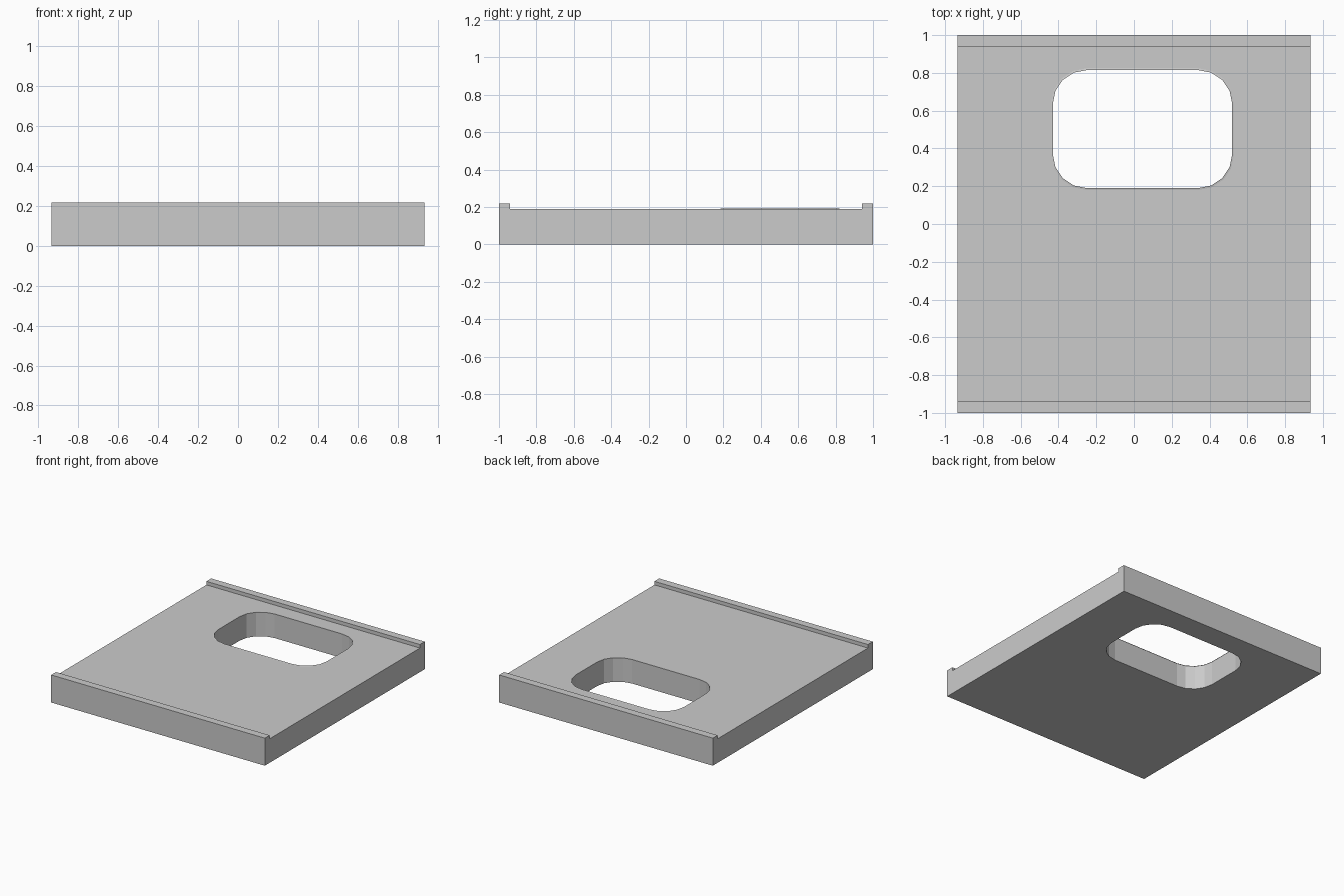
import bpy, bmesh
from math import sin, cos, pi

if "Cube" in bpy.data.objects:
    bpy.data.objects.remove(bpy.data.objects["Cube"])

W = 0.935            # half width
FLOOR, TOP = 0.19, 0.218
HOLE = (-0.43, 0.52, 0.19, 0.815)   # x0, x1, y0, y1


def make_object(name, bm):
    bmesh.ops.recalc_face_normals(bm, faces=bm.faces)
    mesh = bpy.data.meshes.new(name)
    bm.to_mesh(mesh)
    bm.free()
    ob = bpy.data.objects.new(name, mesh)
    bpy.context.collection.objects.link(ob)
    return ob


def prism(name, points, offset):
    """Extrude a closed outline along the given vector."""
    bm = bmesh.new()
    face = bm.faces.new([bm.verts.new(p) for p in points])
    ext = bmesh.ops.extrude_face_region(bm, geom=[face], use_keep_orig=True)
    verts = [v for v in ext["geom"] if isinstance(v, bmesh.types.BMVert)]
    bmesh.ops.translate(bm, verts=verts, vec=offset)
    return make_object(name, bm)


def rounded_outline(grow=0.0, radius=0.18, steps=4):
    """Rounded rectangle around the opening, four facets per corner."""
    x0, x1, y0, y1 = HOLE
    centres = [(x1 - radius, y1 - radius), (x0 + radius, y1 - radius),
               (x0 + radius, y0 + radius), (x1 - radius, y0 + radius)]
    r = radius + grow
    return [(cx + r * cos(a), cy + r * sin(a))
            for k, (cx, cy) in enumerate(centres)
            for a in [(k + i / steps) * pi / 2 for i in range(steps + 1)]]


# Tray: flat plate with a raised lip along front and back
half = [(1, 0), (1, TOP), (0.94, TOP), (0.94, FLOOR)]
profile = half + [(-y, z) for y, z in reversed(half)]
plate = prism("lipped_plate", [(-W, y, z) for y, z in profile], (2 * W, 0, 0))

# Opening through the plate
cutter = prism("opening_cutter", [(x, y, -0.1) for x, y in rounded_outline()],
               (0, 0, 0.5))
cutter.hide_render = True
cutter.hide_set(True)
cutter.display_type = 'WIRE'
cut = plate.modifiers.new("opening", 'BOOLEAN')
cut.operation = 'DIFFERENCE'
cut.solver = 'EXACT'
cut.object = cutter

# Thin sloped rim around the top of the opening
bm = bmesh.new()
inner = [bm.verts.new((x, y, FLOOR + 0.002)) for x, y in rounded_outline()]
outer = [bm.verts.new((x, y, FLOOR)) for x, y in rounded_outline(0.01)]
n = len(inner)
for i in range(n):
    j = (i + 1) % n
    bm.faces.new([inner[i], outer[i], outer[j], inner[j]])
make_object("opening_rim", bm)
